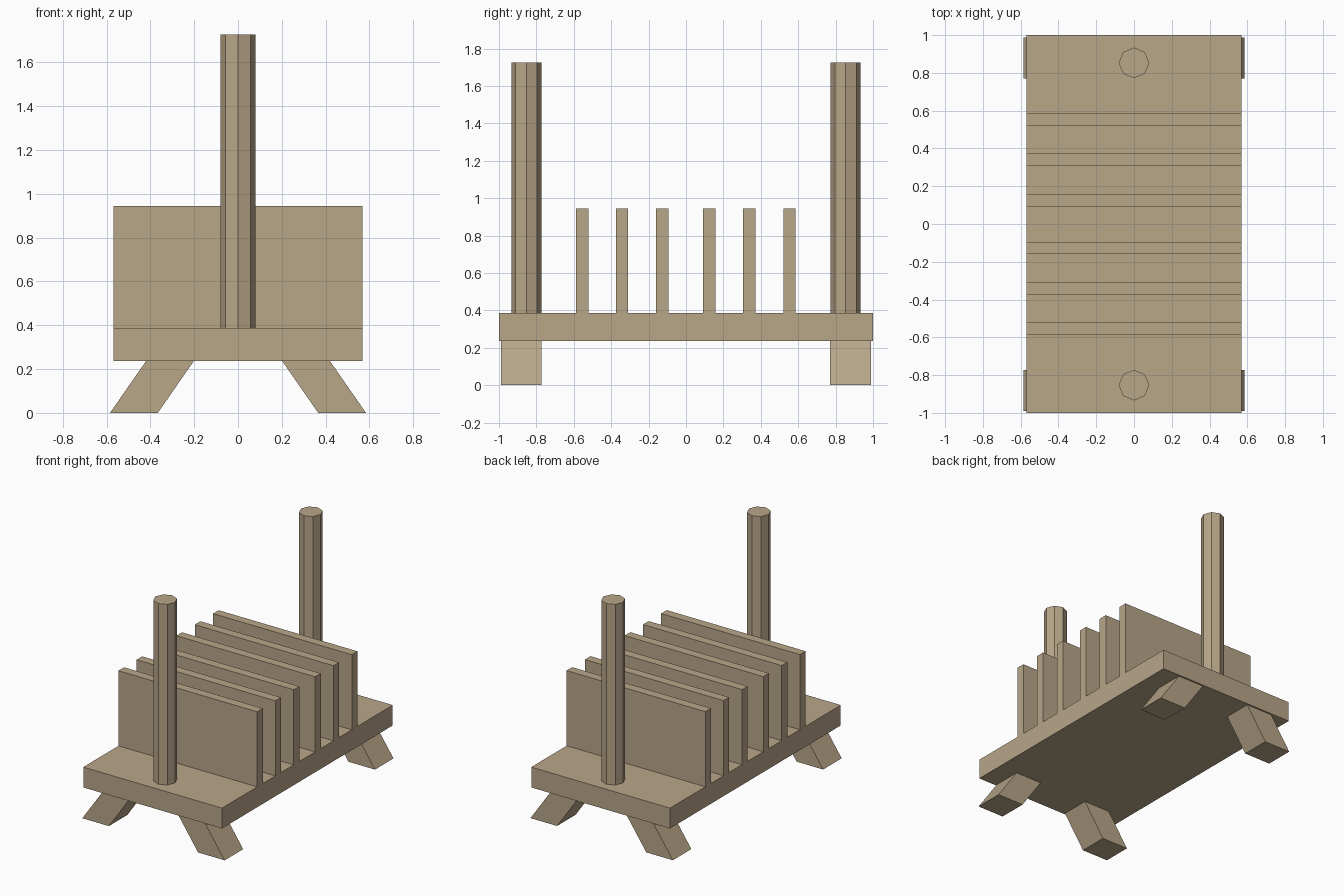
import bpy, bmesh
from math import cos, sin, pi

if "Cube" in bpy.data.objects:
    bpy.data.objects.remove(bpy.data.objects["Cube"])

wood = bpy.data.materials.new("wood")
wood.diffuse_color = (0.48, 0.38, 0.25, 1)
wood.use_nodes = True
wood.node_tree.nodes["Principled BSDF"].inputs["Base Color"].default_value = wood.diffuse_color


def prism(name, bottom, top, z0, z1):
    """Flat-faced solid joining a bottom outline to a matching top outline."""
    bm = bmesh.new()
    lo = [bm.verts.new((x, y, z0)) for x, y in bottom]
    hi = [bm.verts.new((x, y, z1)) for x, y in top]
    n = len(lo)
    bm.faces.new(lo[::-1])
    bm.faces.new(hi)
    for i in range(n):
        j = (i + 1) % n
        bm.faces.new((lo[i], lo[j], hi[j], hi[i]))
    bmesh.ops.recalc_face_normals(bm, faces=bm.faces)
    mesh = bpy.data.meshes.new(name)
    bm.to_mesh(mesh)
    bm.free()
    mesh.materials.append(wood)
    obj = bpy.data.objects.new(name, mesh)
    bpy.context.collection.objects.link(obj)
    return obj


def rect(x0, x1, y0, y1):
    return [(x0, y0), (x1, y0), (x1, y1), (x0, y1)]


WIDTH, BASE_BOTTOM, BASE_TOP = 0.569, 0.236, 0.387

# Base board
board = rect(-WIDTH, WIDTH, -1, 1)
prism("base_board", board, board, BASE_BOTTOM, BASE_TOP)

# Upright dividers
for i, y in enumerate((-0.555, -0.342, -0.127, 0.124, 0.339, 0.553)):
    slat = rect(-WIDTH, WIDTH, y - 0.033, y + 0.033)
    prism(f"divider_{i + 1}", slat, slat, BASE_TOP, 0.944)

# Octagonal end posts
for end, y in (("front", -0.853), ("back", 0.853)):
    ring = [(0.081 * cos(k * pi / 4), y + 0.081 * sin(k * pi / 4)) for k in range(8)]
    prism(f"{end}_post", ring, ring, BASE_TOP, 1.726)

# Splayed legs
for end, y0, y1 in (("front", -0.99, -0.773), ("back", 0.771, 0.988)):
    for side, s in (("left", -1), ("right", 1)):
        foot = rect(s * 0.366, s * 0.584, y0, y1)
        head = rect(s * 0.202, s * 0.42, y0, y1)
        prism(f"{end}_{side}_leg", foot, head, 0, BASE_BOTTOM)
